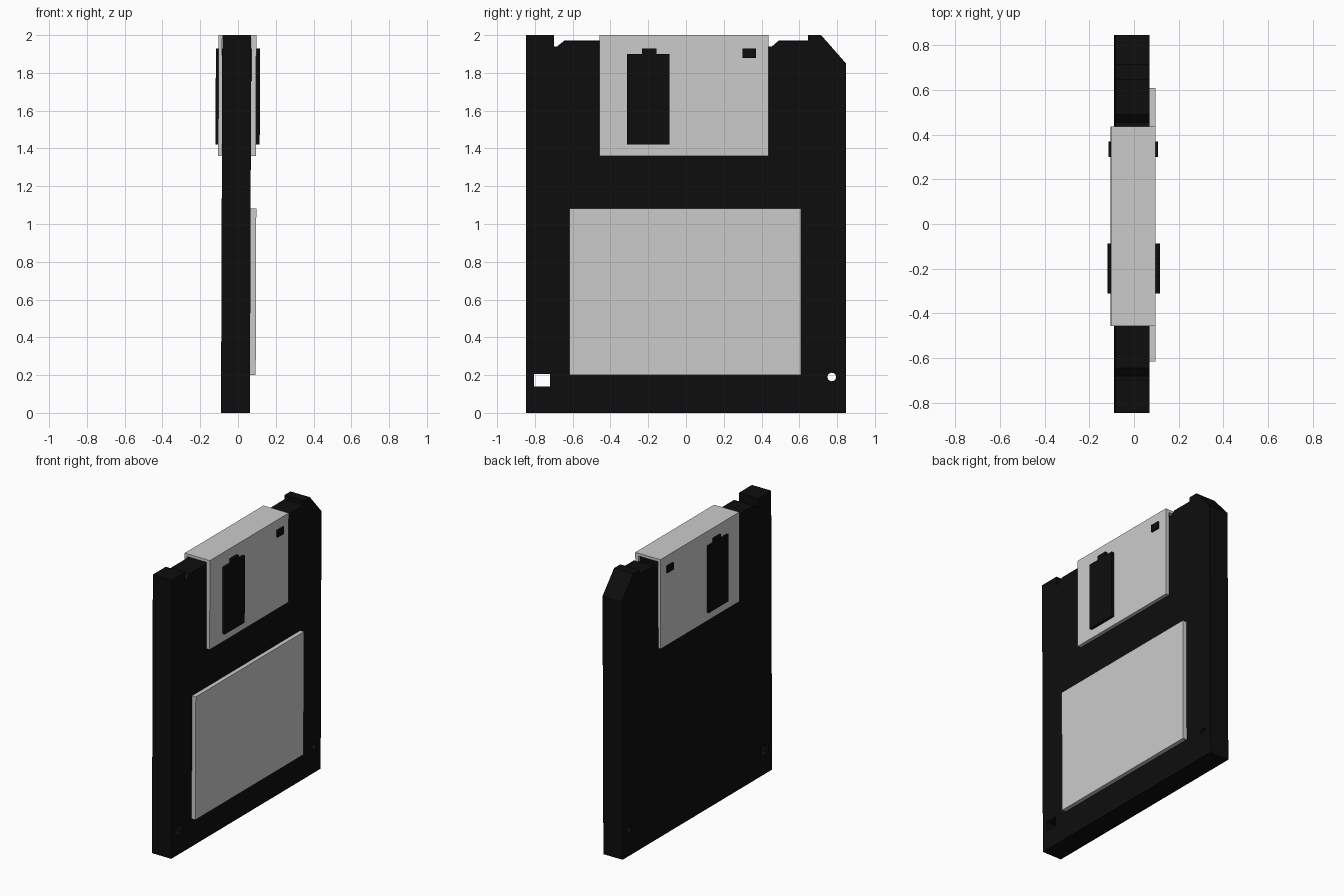
import bpy, bmesh, math

if "Cube" in bpy.data.objects:
    bpy.data.objects.remove(bpy.data.objects["Cube"])

TILT = 0.0035  # the whole disk leans very slightly

black = bpy.data.materials.new("black_plastic")
black.diffuse_color = (0.004, 0.004, 0.004, 1)
black.use_nodes = True
black.node_tree.nodes["Principled BSDF"].inputs["Base Color"].default_value = black.diffuse_color


def prism(name, points, start, end, mat=None):
    """Extrude a closed outline of 3D points from vector start to end."""
    bm = bmesh.new()
    rings = [[bm.verts.new([p[i] + off[i] for i in range(3)]) for p in points]
             for off in (start, end)]
    bm.faces.new(rings[0])
    bm.faces.new(rings[1])
    n = len(points)
    for i in range(n):
        j = (i + 1) % n
        bm.faces.new((rings[0][i], rings[0][j], rings[1][j], rings[1][i]))
    bmesh.ops.recalc_face_normals(bm, faces=bm.faces)
    mesh = bpy.data.meshes.new(name)
    bm.to_mesh(mesh)
    bm.free()
    ob = bpy.data.objects.new(name, mesh)
    bpy.context.collection.objects.link(ob)
    ob.rotation_euler.y = TILT
    if mat:
        mesh.materials.append(mat)
    return ob


def plate(name, outline, x0, x1, mat=None):
    """Flat part: a (y, z) outline given thickness along x."""
    return prism(name, [(0, y, z) for y, z in outline], (x0, 0, 0), (x1, 0, 0), mat)


def rect(y0, y1, z0, z1):
    return [(y0, z0), (y1, z0), (y1, z1), (y0, z1)]


# Case with clipped corner and top notches
case = plate("case", [
    (-0.847, 0), (0.847, 0), (0.847, 1.85), (0.715, 2), (0.645, 2),
    (0.645, 1.97), (0.49, 1.97), (0.455, 1.94), (0.42, 1.94), (0.42, 1.97),
    (-0.495, 1.97), (-0.645, 1.97), (-0.682, 1.94), (-0.70, 1.94),
    (-0.70, 2), (-0.847, 2)], -0.09, 0.063, black)

# Square and round holes through the lower corners
circle = [(0.772 + 0.023 * math.cos(a * math.pi / 8),
           0.19 + 0.023 * math.sin(a * math.pi / 8)) for a in range(16)]
for name, outline in (("square_hole", rect(-0.805, -0.72, 0.14, 0.207)),
                      ("round_hole", circle)):
    cutter = plate(name, outline, -0.3, 0.3, black)
    cutter.hide_render = True
    mod = case.modifiers.new(name, 'BOOLEAN')
    mod.operation = 'DIFFERENCE'
    mod.solver = 'EXACT'
    mod.object = cutter
    bpy.context.view_layer.objects.active = case
    bpy.ops.object.modifier_apply(modifier=name)
    bpy.data.objects.remove(cutter)

# Folded metal shutter wrapped over the top edge
profile = [(-0.11, 1.36), (-0.11, 2), (0.09, 2), (0.09, 1.36),
           (0.064, 1.36), (0.064, 1.98), (-0.091, 1.98), (-0.091, 1.36)]
prism("shutter", [(x, 0, z) for x, z in profile], (0, -0.457, 0), (0, 0.437, 0))

# Dark shutter openings, standing proud on both sides
plate("shutter_window", [
    (-0.312, 1.42), (-0.088, 1.42), (-0.088, 1.90), (-0.155, 1.90),
    (-0.155, 1.93), (-0.232, 1.93), (-0.232, 1.90), (-0.312, 1.90)],
    -0.124, 0.11, black)
plate("shutter_slot", rect(0.30, 0.37, 1.88, 1.93), -0.12, 0.101, black)

# Paper label on the front side
plate("label", rect(-0.617, 0.61, 0.2, 1.083), 0.06, 0.093)
